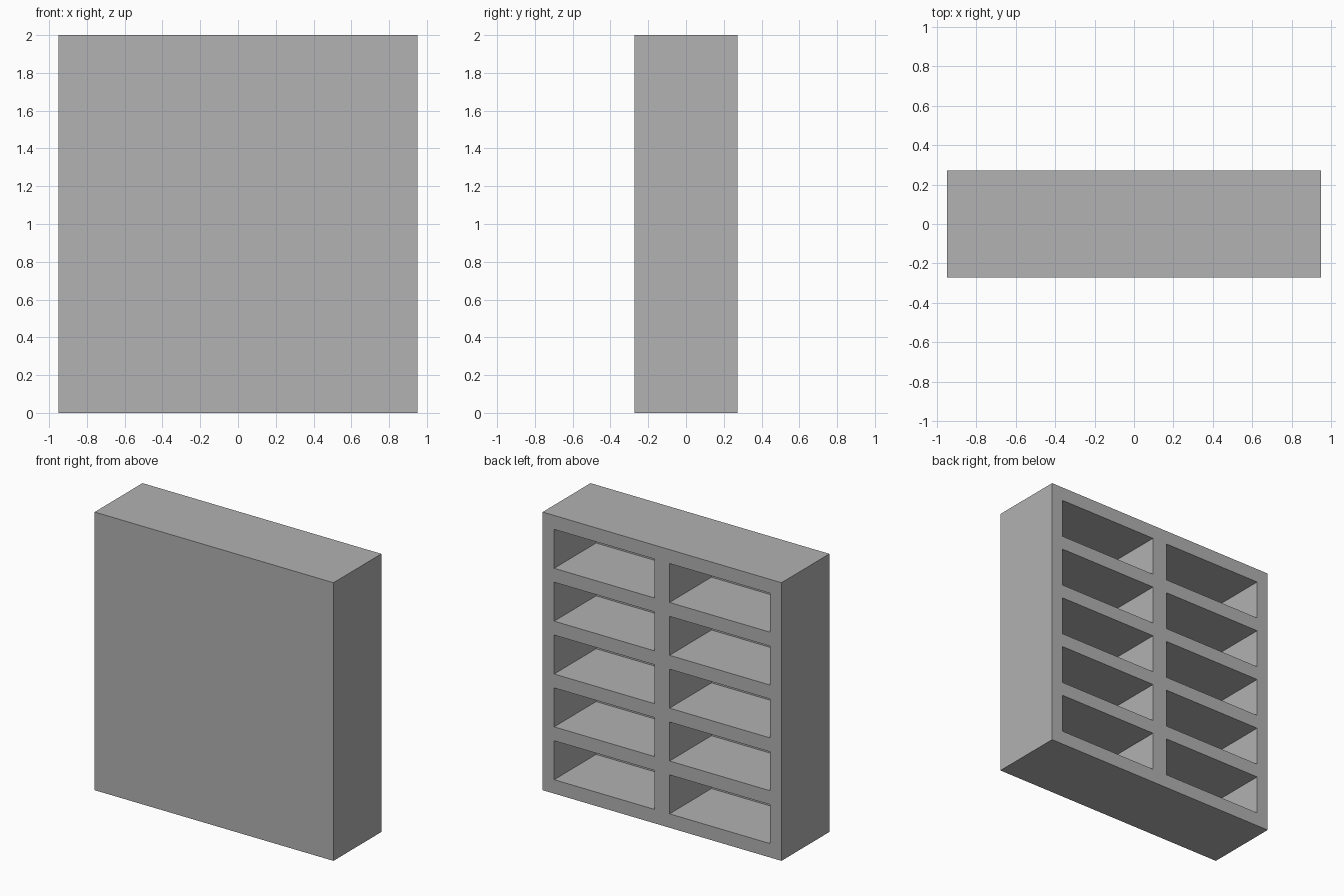
import bpy
import bmesh

# Remove the default cube
cube = bpy.data.objects.get("Cube")
if cube:
    bpy.data.objects.remove(cube, do_unlink=True)

# Overall size and compartment layout
HALF_W, HALF_D, HEIGHT = 0.95, 0.272, 2.0
SIDE, CENTRE, SHELF, PANEL = 0.092, 0.06, 0.10, 0.068
ROWS = 5
PITCH = (HEIGHT - SHELF) / ROWS

grey = bpy.data.materials.new("plain_grey")
grey.use_nodes = True
colour = (0.445, 0.445, 0.445, 1.0)
grey.diffuse_color = colour
grey.node_tree.nodes["Principled BSDF"].inputs["Base Color"].default_value = colour

# Grid lines of the open face
xs = [-HALF_W, -HALF_W + SIDE, -CENTRE, CENTRE, HALF_W - SIDE, HALF_W]
zs = [0.0]
for row in range(ROWS):
    zs += [row * PITCH + SHELF, (row + 1) * PITCH]
zs.append(HEIGHT)

bm = bmesh.new()


def quad(*corners):
    bm.faces.new([bm.verts.new(c) for c in corners])


def tube(x0, x1, z0, z1, y0, y1):
    """Four walls running from y0 to y1."""
    ring = [(x0, z0), (x1, z0), (x1, z1), (x0, z1)]
    for (ax, az), (bx, bz) in zip(ring, ring[1:] + ring[:1]):
        quad((ax, y0, az), (bx, y0, bz), (bx, y1, bz), (ax, y1, az))


def plate(x0, x1, z0, z1, y):
    quad((x0, y, z0), (x1, y, z0), (x1, y, z1), (x0, y, z1))


# Outer casing with closed front
tube(-HALF_W, HALF_W, 0.0, HEIGHT, -HALF_D, HALF_D)
plate(-HALF_W, HALF_W, 0.0, HEIGHT, -HALF_D)

# Open face: frame cells, with a recessed compartment in every odd cell
inner_y = -HALF_D + PANEL
for i, (x0, x1) in enumerate(zip(xs, xs[1:])):
    for j, (z0, z1) in enumerate(zip(zs, zs[1:])):
        if i % 2 and j % 2:
            tube(x0, x1, z0, z1, inner_y, HALF_D)
            plate(x0, x1, z0, z1, inner_y)
        else:
            plate(x0, x1, z0, z1, HALF_D)

# Weld and tidy into one closed shell
bmesh.ops.remove_doubles(bm, verts=bm.verts, dist=0.0001)
# Split the casing's long edges where the frame meets them
for edge_verts in [[v for v in bm.verts if abs(v.co.y - HALF_D) < 1e-5]]:
    for face in [f for f in bm.faces if len(f.verts) == 4
                 and f.calc_area() > 0.9 and abs(f.normal.y) < 0.5]:
        ends = [v.co.copy() for v in face.verts]
        lo = [min(c[k] for c in ends) for k in range(3)]
        hi = [max(c[k] for c in ends) for k in range(3)]
        flat = 0 if hi[0] - lo[0] < 1e-5 else 2
        run = 2 - flat
        rim = sorted((v for v in edge_verts if abs(v.co[flat] - lo[flat]) < 1e-5),
                     key=lambda v: v.co[run])
        front = sorted((v for v in face.verts if v.co.y < 0),
                       key=lambda v: -v.co[run])
        bm.faces.remove(face)
        bm.faces.new(rim + front)
loose = [e for e in bm.edges if not e.link_faces]
bmesh.ops.delete(bm, geom=loose, context="EDGES")
bmesh.ops.recalc_face_normals(bm, faces=bm.faces)

mesh = bpy.data.meshes.new("shelf_unit")
bm.to_mesh(mesh)
bm.free()
mesh.materials.append(grey)
shelf = bpy.data.objects.new("shelf_unit", mesh)
bpy.context.collection.objects.link(shelf)
